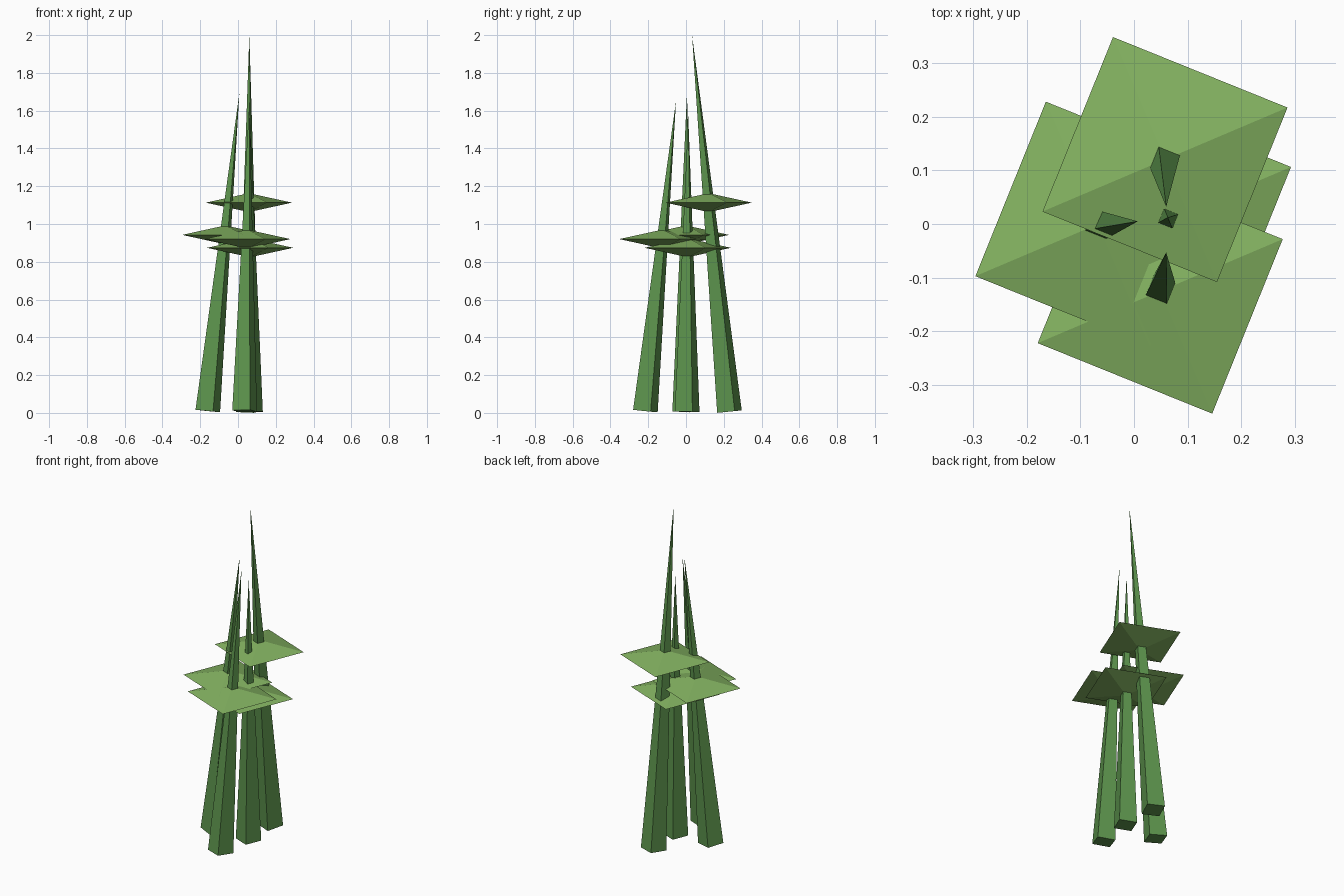
import bpy, bmesh, math
from mathutils import Matrix, Vector

if "Cube" in bpy.data.objects:
    bpy.data.objects.remove(bpy.data.objects["Cube"])

TURN = math.radians(23)      # every square section is turned the same way
BASE_R, LEAF_R, LEAF_H = 0.071, 0.248, 0.05
LEAF_AT = 0.555              # leaf position along each stalk


def material(name, color):
    m = bpy.data.materials.new(name)
    m.diffuse_color = (*color, 1)
    m.use_nodes = True
    m.node_tree.nodes["Principled BSDF"].inputs["Base Color"].default_value = m.diffuse_color
    return m


stalk_mat = material("stalk_green", (0.11, 0.30, 0.075))
leaf_mat = material("leaf_green", (0.23, 0.45, 0.12))


def make_object(name, bm, mat):
    bmesh.ops.recalc_face_normals(bm, faces=bm.faces)
    me = bpy.data.meshes.new(name)
    bm.to_mesh(me)
    bm.free()
    me.materials.append(mat)
    bpy.context.collection.objects.link(bpy.data.objects.new(name, me))


def stalk(name, base, tip):
    # leaning four-sided spike
    axis = tip - base
    lean = Vector((0, 0, 1)).rotation_difference(axis).to_matrix().to_4x4()
    bm = bmesh.new()
    bmesh.ops.create_cone(
        bm, cap_ends=True, segments=4, radius1=BASE_R, radius2=0, depth=axis.length,
        matrix=Matrix.Translation((base + tip) / 2) @ lean @ Matrix.Rotation(TURN, 4, 'Z'))
    bmesh.ops.remove_doubles(bm, verts=bm.verts, dist=1e-5)
    make_object(name, bm, stalk_mat)


def leaf(name, center):
    # flat level double pyramid
    bm = bmesh.new()
    rim = [bm.verts.new(center + LEAF_R * Vector((math.cos(a), math.sin(a), 0)))
           for a in (TURN + i * math.pi / 2 for i in range(4))]
    for h in (LEAF_H, -LEAF_H):
        peak = bm.verts.new(center + Vector((0, 0, h)))
        for i in range(4):
            bm.faces.new((rim[i], rim[(i + 1) % 4], peak))
    make_object(name, bm, leaf_mat)


plants = {
    "back": ((0.055, 0.23, 0.007), (0.06, 0.032, 2.0)),
    "left": ((-0.16, -0.007, 0.01), (0.007, 0.005, 1.69)),
    "front": ((0.035, -0.215, 0.01), (0.06, -0.053, 1.65)),
    "middle": ((0.066, 0.006, 0.006), (0.063, 0.012, 1.57)),
}
for name, (base, tip) in plants.items():
    base, tip = Vector(base), Vector(tip)
    stalk(name + "_stalk", base, tip)
    leaf(name + "_leaf", base.lerp(tip, LEAF_AT))
